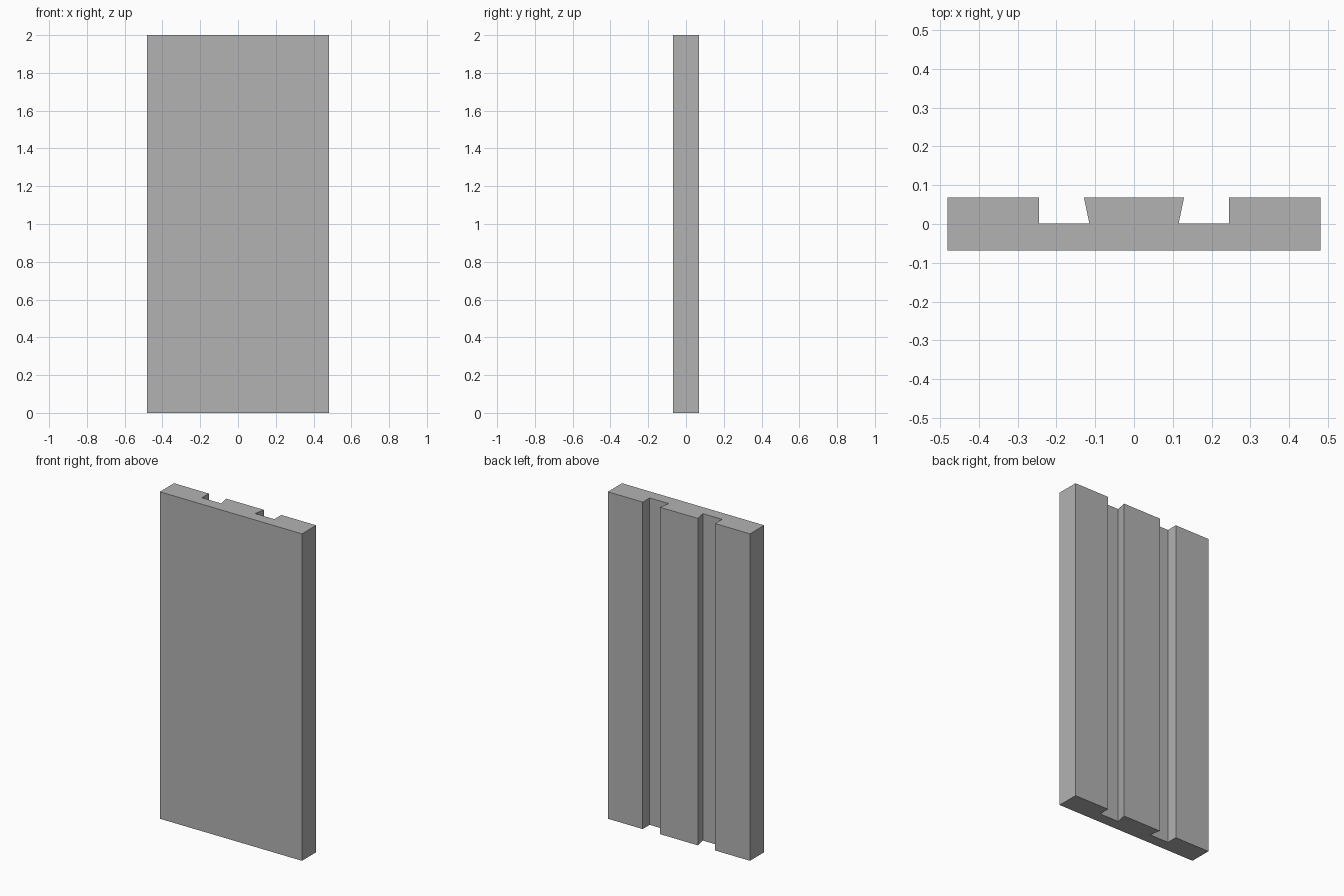
import bpy
import bmesh

cube = bpy.data.objects.get("Cube")
if cube:
    bpy.data.objects.remove(cube, do_unlink=True)

HEIGHT = 2.0
HALF_WIDTH = 0.481
HALF_DEPTH = 0.0685
GROOVE_FLOOR = 0.001

# Plain grey material
grey = bpy.data.materials.new("plain_grey")
grey.use_nodes = True
colour = (0.45, 0.45, 0.45, 1)
grey.diffuse_color = colour
grey.node_tree.nodes["Principled BSDF"].inputs["Base Color"].default_value = colour

# Left half of the cross-section: back corner, square groove wall, dovetail wall
half = [
    (HALF_WIDTH, -HALF_DEPTH),
    (HALF_WIDTH, HALF_DEPTH),
    (0.245, HALF_DEPTH),
    (0.245, GROOVE_FLOOR),
    (0.115, GROOVE_FLOOR),
    (0.129, HALF_DEPTH),
]
profile = half + [(-x, y) for x, y in reversed(half)]

# Grooved panel: the mirrored profile extruded to full height
bm = bmesh.new()
base = bm.faces.new([bm.verts.new((x, y, 0)) for x, y in profile])
result = bmesh.ops.extrude_face_region(bm, geom=[base], use_keep_orig=True)
top_verts = [g for g in result["geom"] if isinstance(g, bmesh.types.BMVert)]
bmesh.ops.translate(bm, verts=top_verts, vec=(0, 0, HEIGHT))
bmesh.ops.recalc_face_normals(bm, faces=bm.faces)

mesh = bpy.data.meshes.new("grooved_panel")
bm.to_mesh(mesh)
bm.free()
mesh.materials.append(grey)
panel = bpy.data.objects.new("grooved_panel", mesh)
bpy.context.collection.objects.link(panel)
